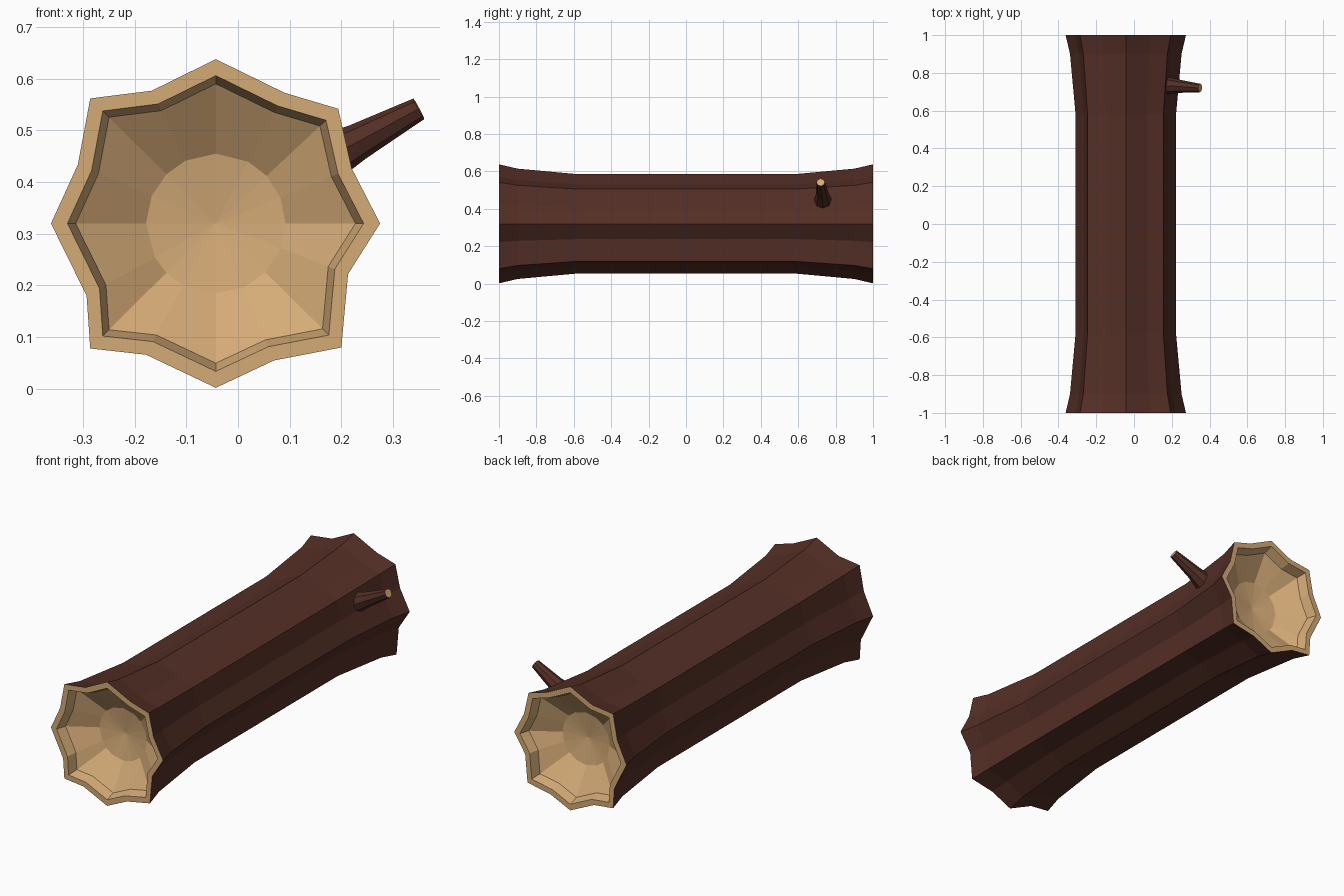
import bpy, bmesh
from mathutils import Vector

if "Cube" in bpy.data.objects:
    bpy.data.objects.remove(bpy.data.objects["Cube"])


def material(name, rgb):
    m = bpy.data.materials.new(name)
    m.diffuse_color = (*rgb, 1)
    m.use_nodes = True
    m.node_tree.nodes["Principled BSDF"].inputs["Base Color"].default_value = m.diffuse_color
    return m


BARK = material("dark bark", (0.088, 0.028, 0.019))
WOOD = material("pale wood", (0.66, 0.405, 0.185))


def build(name, rings, wood_ring, tip_a=None, tip_b=None):
    """Loft closed rings; wood_ring(i) tells if band i is pale wood."""
    bm = bmesh.new()
    vr = [[bm.verts.new(p) for p in r] for r in rings]
    n = len(vr[0])
    for i in range(len(vr) - 1):
        for j in range(n):
            k = (j + 1) % n
            f = bm.faces.new((vr[i][j], vr[i][k], vr[i + 1][k], vr[i + 1][j]))
            f.material_index = int(wood_ring(i))
    for ring, tip in ((vr[0], tip_a), (vr[-1], tip_b)):
        if tip is None:
            bm.faces.new(ring).material_index = 1
        else:
            c = bm.verts.new(tip)
            for j in range(n):
                bm.faces.new((ring[j], ring[(j + 1) % n], c)).material_index = 1
    bmesh.ops.recalc_face_normals(bm, faces=bm.faces)
    me = bpy.data.meshes.new(name)
    bm.to_mesh(me)
    bm.free()
    me.materials.append(BARK)
    me.materials.append(WOOD)
    ob = bpy.data.objects.new(name, me)
    bpy.context.collection.objects.link(ob)
    return ob


# Ridged cross-section of the log, as seen at the cut ends
CX, CZ = -0.043, 0.32
outline = [(-0.043, 0.638), (0.09, 0.573), (0.194, 0.542), (0.22, 0.427),
           (0.275, 0.32), (0.213, 0.222), (0.2, 0.08), (0.07, 0.055),
           (-0.043, 0.002), (-0.178, 0.066), (-0.286, 0.078), (-0.293, 0.18),
           (-0.362, 0.32), (-0.31, 0.434), (-0.286, 0.562), (-0.167, 0.577)]


def section(y, s):
    return [(CX + (x - CX) * s, y, CZ + (z - CZ) * s) for x, z in outline]


def round_section(y, r):
    out = []
    for x, z in outline:
        d = Vector((x - CX, z - CZ)).normalized() * r
        out.append((CX + d.x, y, CZ + d.y))
    return out


# Log: flared bark trunk, rim and dished wooden end at both ends
half = [round_section(-0.87, 0.135), section(-0.95, 0.85), section(-1, 0.9),
        section(-1, 1), section(-0.9, 0.927), section(-0.58, 0.835)]
rings = half + [[(x, -y, z) for x, y, z in r] for r in reversed(half)]
build("log", rings, lambda i: i < 3 or i > 7,
      (CX, -0.85, CZ), (CX, 0.85, CZ))

# Branch stub: tapered, with a pale cut tip
path = [((0.15, 0.733, 0.435), 0.052), ((0.23, 0.73, 0.477), 0.036),
        ((0.35, 0.72, 0.542), 0.0225)]
axis = (Vector(path[-1][0]) - Vector(path[0][0])).normalized()
side = axis.cross(Vector((0, 1, 0))).normalized()
other = axis.cross(side)
unit = [(1, 0), (0.707, 0.707), (0, 1), (-0.707, 0.707),
        (-1, 0), (-0.707, -0.707), (0, -1), (0.707, -0.707)]
branch = [[Vector(c) + (side * a + other * b) * r for a, b in unit] for c, r in path]
build("branch_stub", branch, lambda i: False)
